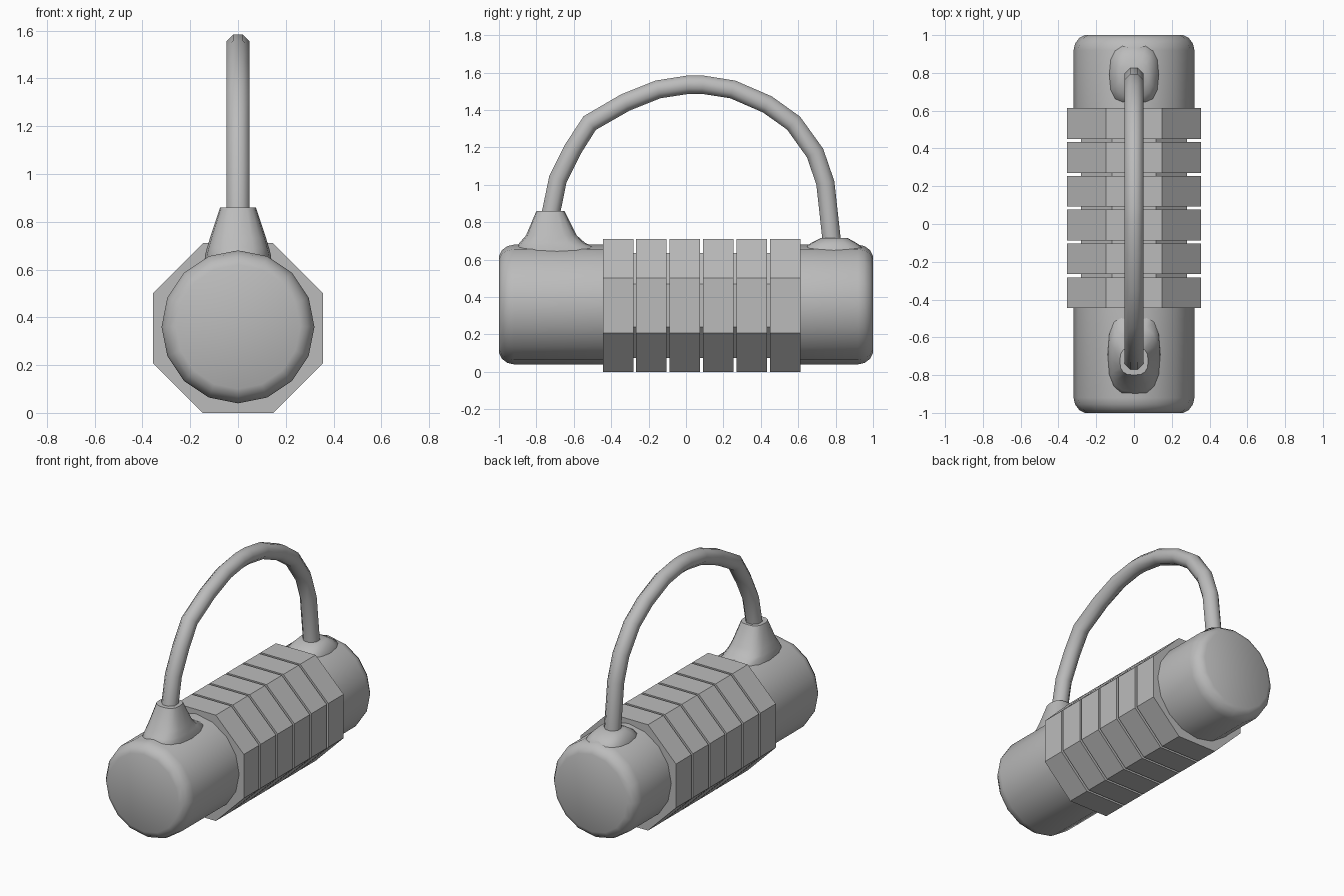
import bpy, bmesh, math
from mathutils import Vector

if "Cube" in bpy.data.objects:
    bpy.data.objects.remove(bpy.data.objects["Cube"])

grey = bpy.data.materials.new("metal grey")
grey.diffuse_color = (0.5, 0.5, 0.5, 1)
grey.use_nodes = True
grey.node_tree.nodes["Principled BSDF"].inputs["Base Color"].default_value = grey.diffuse_color


def loft(name, rings, smooth=None):
    """Skin a list of equal-sized point loops and cap both ends."""
    bm = bmesh.new()
    loops = [[bm.verts.new(p) for p in ring] for ring in rings]
    n = len(loops[0])
    for a, b in zip(loops, loops[1:]):
        for i in range(n):
            j = (i + 1) % n
            bm.faces.new((a[i], a[j], b[j], b[i]))
    bm.faces.new(loops[0])
    bm.faces.new(loops[-1])
    bmesh.ops.recalc_face_normals(bm, faces=bm.faces)
    mesh = bpy.data.meshes.new(name)
    bm.to_mesh(mesh)
    bm.free()
    mesh.materials.append(grey)
    ob = bpy.data.objects.new(name, mesh)
    bpy.context.collection.objects.link(ob)
    if smooth:
        bpy.ops.object.select_all(action='DESELECT')
        ob.select_set(True)
        bpy.context.view_layer.objects.active = ob
        bpy.ops.object.shade_smooth_by_angle(angle=math.radians(smooth))
    return ob


def circle_y(y, r, n, turn=0.0, zc=0.355):
    """Polygon of n sides standing across the y axis."""
    angles = [2 * math.pi * (i + turn) / n for i in range(n)]
    return [(r * math.sin(a), y, zc + r * math.cos(a)) for a in angles]


def octagon(y, apothem):
    return circle_y(y, apothem / math.cos(math.pi / 8), 8, 0.5)


# Octagonal core and the six dial rings around it
loft("dial_core", [octagon(-0.44, 0.28), octagon(0.605, 0.28)])
for k in range(6):
    y = -0.445 + k * 0.179
    loft(f"dial_ring_{k + 1}", [octagon(y, 0.355), octagon(y + 0.163, 0.355)])

# Rounded end drums: (distance from centre, radius)
rim = [(0.92, 0.32), (0.955, 0.312), (0.985, 0.29), (1.0, 0.26)]
for name, side, inner in (("front_drum", -1, 0.44), ("back_drum", 1, 0.605)):
    profile = [(inner, 0.32)] + rim
    loft(name, [circle_y(side * d, r, 16, zc=0.36) for d, r in profile], 50)


# Flared collars where the shackle enters: (z, y min, y max, half width)
def collar(name, levels):
    rings = []
    for z, y0, y1, w in levels:
        ring = []
        for i in range(16):
            a = 2 * math.pi * i / 16
            c, s = math.cos(a), math.sin(a)
            ring.append((w * math.copysign(abs(c) ** 0.75, c),
                         (y0 + y1) / 2 + (y1 - y0) / 2 * math.copysign(abs(s) ** 0.75, s), z))
        rings.append(ring)
    loft(name, rings, 50)


collar("front_collar", [(0.58, -0.92, -0.46, 0.145), (0.66, -0.91, -0.47, 0.138),
                        (0.69, -0.89, -0.54, 0.13), (0.73, -0.855, -0.585, 0.118),
                        (0.86, -0.80, -0.65, 0.075)])
collar("back_collar", [(0.58, 0.62, 0.965, 0.14), (0.66, 0.625, 0.955, 0.13),
                       (0.69, 0.67, 0.91, 0.105), (0.715, 0.72, 0.865, 0.08)])

# Shackle: eight-sided bar swept along an uneven arch in the y-z plane
path = [(-0.735, 0.78), (-0.72, 0.86), (-0.685, 1.03), (-0.605, 1.19), (-0.515, 1.33),
        (-0.325, 1.44), (-0.15, 1.51), (0.01, 1.535), (0.09, 1.535), (0.25, 1.51),
        (0.435, 1.43), (0.575, 1.33), (0.69, 1.17), (0.745, 1.01), (0.777, 0.72), (0.78, 0.62)]
points = [Vector((0, y, z)) for y, z in path]
bar = []
for i, p in enumerate(points):
    t = (points[min(i + 1, len(points) - 1)] - points[max(i - 1, 0)]).normalized()
    out = Vector((1, 0, 0)).cross(t)
    r = 0.049 / math.cos(math.pi / 8)
    bar.append([p + Vector((r * math.sin(a), 0, 0)) + out * (r * math.cos(a))
                for a in (math.pi * (k + 0.5) / 4 for k in range(8))])
loft("shackle", bar, 50)
